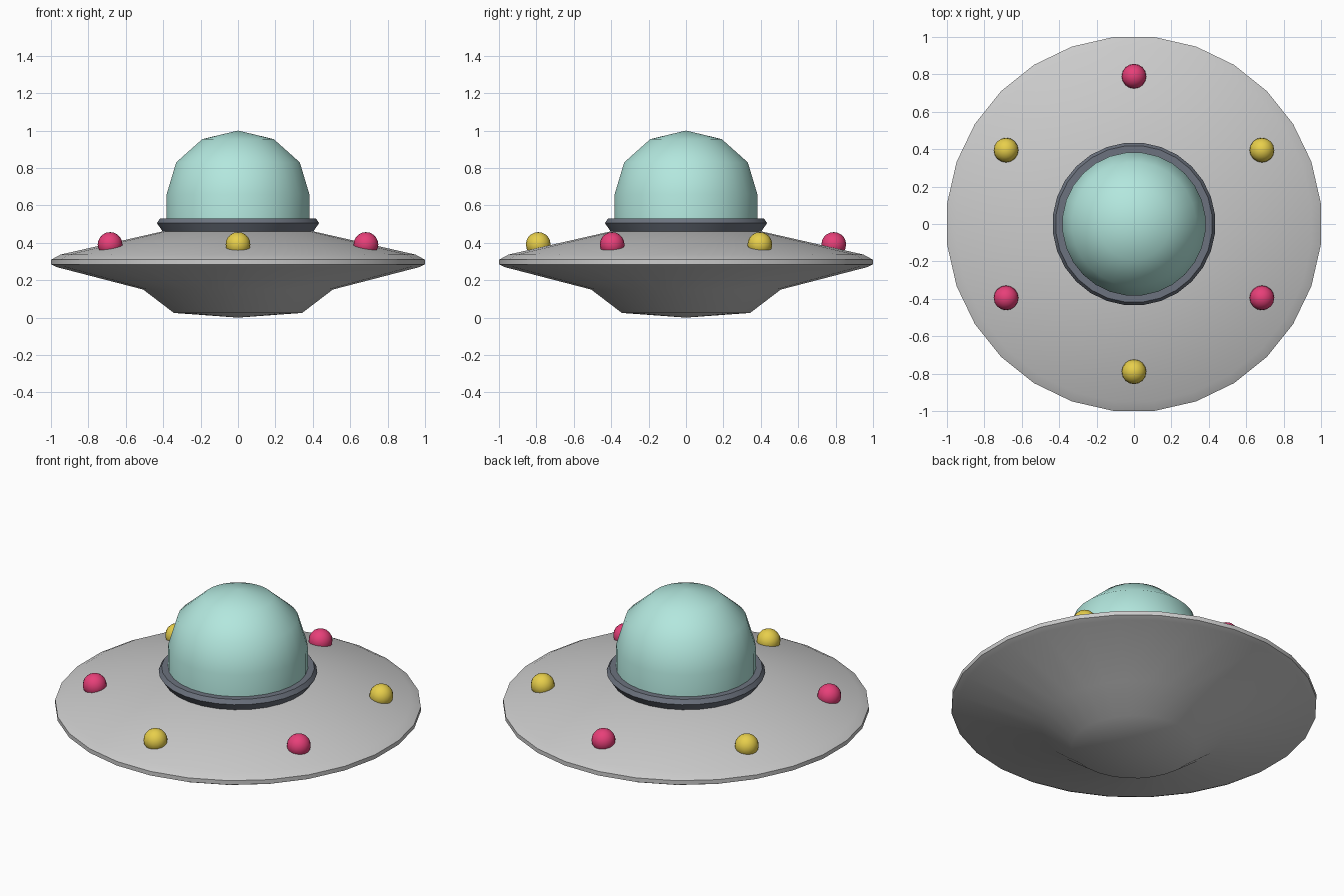
import bpy, math

if "Cube" in bpy.data.objects:
    bpy.data.objects.remove(bpy.data.objects["Cube"])


def material(name, rgb):
    m = bpy.data.materials.new(name)
    m.diffuse_color = (*rgb, 1)
    m.use_nodes = True
    m.node_tree.nodes["Principled BSDF"].inputs["Base Color"].default_value = m.diffuse_color
    return m


def finish(obj, mat=None, angle=35):
    if mat:
        obj.data.materials.append(mat)
    bpy.ops.object.select_all(action='DESELECT')
    obj.select_set(True)
    bpy.context.view_layer.objects.active = obj
    bpy.ops.object.shade_smooth_by_angle(angle=math.radians(angle))


def lathe(name, profile, sides, mat=None, closed=False, angle=35):
    """Revolve an (r, z) profile listed bottom to top on the outside."""
    verts, rows, faces = [], [], []
    for r, z in profile:
        n = sides if r > 0 else 1
        rows.append([len(verts) + i % n for i in range(sides)])
        for i in range(n):
            a = 2 * math.pi * (i + 0.5) / sides
            verts.append((r * math.cos(a), r * math.sin(a), z))
    pairs = list(zip(rows, rows[1:] + rows[:1]))
    for low, high in pairs if closed else pairs[:-1]:
        for i in range(sides):
            j = (i + 1) % sides
            faces.append(list(dict.fromkeys((low[i], low[j], high[j], high[i]))))
    mesh = bpy.data.meshes.new(name)
    mesh.from_pydata(verts, [], faces)
    obj = bpy.data.objects.new(name, mesh)
    bpy.context.collection.objects.link(obj)
    finish(obj, mat, angle)
    return obj


glass = material("glass_teal", (0.45, 0.80, 0.73))
dark = material("collar_grey", (0.15, 0.17, 0.21))
pink = material("light_pink", (0.80, 0.05, 0.19))
yellow = material("light_yellow", (0.80, 0.62, 0.07))

# Saucer body
lathe("saucer_hull", [(0, 0), (0.345, 0.025), (0.51, 0.15), (0.975, 0.27),
                      (1.005, 0.285), (1.005, 0.31), (0.955, 0.337),
                      (0.41, 0.46), (0, 0.47)], 28)

# Collar around the dome
lathe("dome_collar", [(0.36, 0.46), (0.405, 0.46), (0.436, 0.505),
                      (0.42, 0.53), (0.36, 0.53)], 28, dark, closed=True)

# Dome: straight skirt topped by a half ellipsoid
cap = [(0.384 * math.cos(math.radians(t)), 0.66 + 0.34 * math.sin(math.radians(t)))
       for t in (0, 30, 60)]
lathe("dome", [(0.384, 0.47)] + cap + [(0, 1.0)], 28, glass, angle=60)

# Six alternating rim lights
for k in range(6):
    a = math.radians(30 + 60 * k)
    bpy.ops.mesh.primitive_uv_sphere_add(
        segments=16, ring_count=10, radius=0.066,
        location=(0.79 * math.cos(a), 0.79 * math.sin(a), 0.391))
    light = bpy.context.object
    light.name = f"rim_light_{k + 1}"
    finish(light, pink if k % 2 else yellow)
